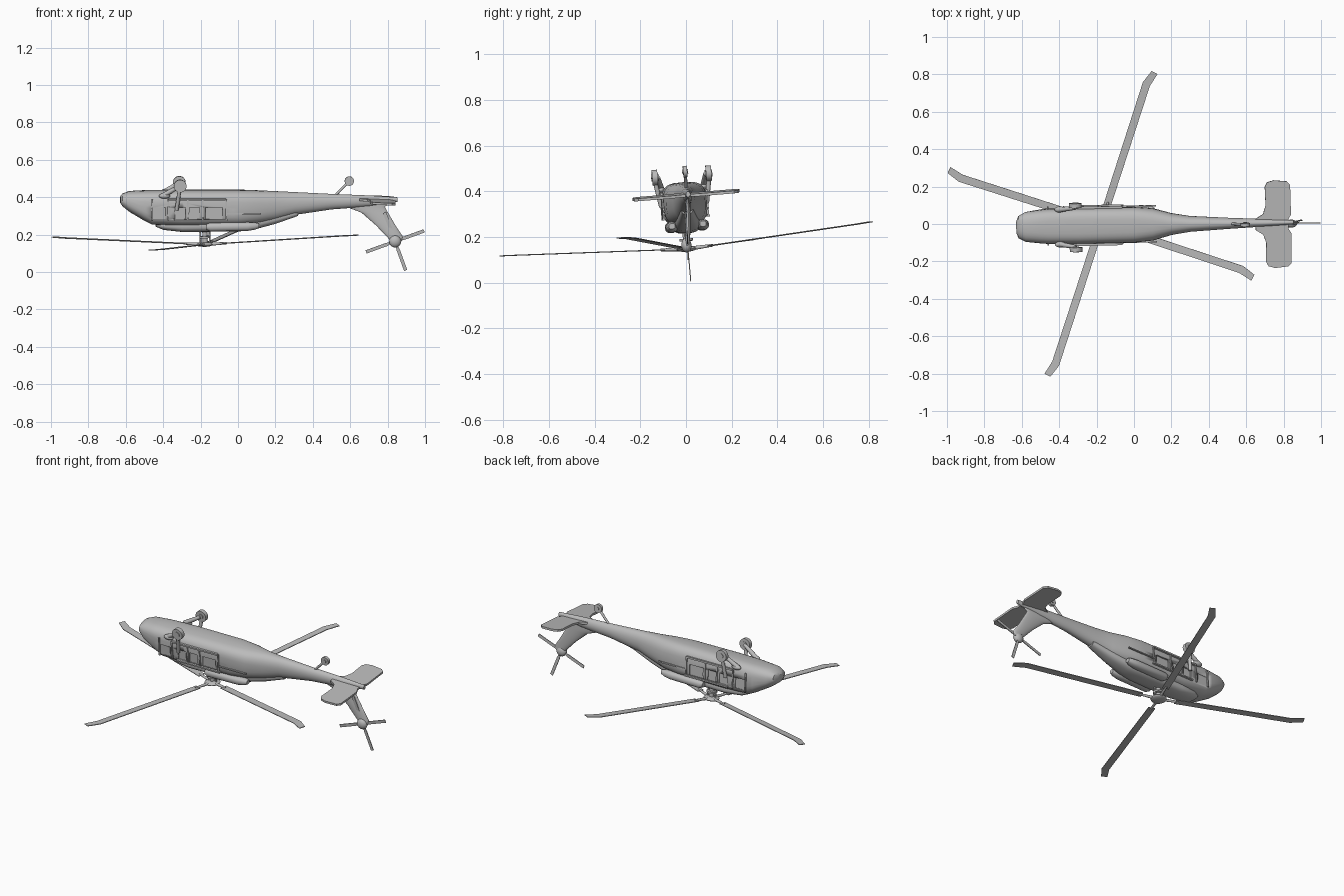
import bpy, bmesh, math
from math import cos, sin, pi
from mathutils import Matrix, Vector

cube = bpy.data.objects.get("Cube")
if cube:
    bpy.data.objects.remove(cube)

grey = bpy.data.materials.new("plain_grey")
grey.use_nodes = True
COL = (0.5, 0.5, 0.5, 1)
grey.diffuse_color = COL
grey.node_tree.nodes["Principled BSDF"].inputs["Base Color"].default_value = COL

# The body is rolled and yawed slightly as a whole
BODY = (Matrix.Translation((-0.5, 0, 0.2)) @ Matrix.Rotation(0.018, 4, 'Z')
        @ Matrix.Rotation(0.082, 4, 'X') @ Matrix.Translation((0.5, 0, -0.2)))
HUB = Vector((-0.175, 0.004, 0.147))
ROTOR = (Matrix.Translation(HUB) @ Matrix.Rotation(0.08, 4, 'X')
         @ Matrix.Rotation(-0.034, 4, 'Y'))


def finish(bm, name, matrix=BODY, angle=35):
    bmesh.ops.recalc_face_normals(bm, faces=bm.faces)
    mesh = bpy.data.meshes.new(name)
    bm.to_mesh(mesh)
    bm.free()
    obj = bpy.data.objects.new(name, mesh)
    bpy.context.collection.objects.link(obj)
    mesh.materials.append(grey)
    obj.matrix_world = matrix
    bpy.ops.object.select_all(action='DESELECT')
    obj.select_set(True)
    bpy.context.view_layer.objects.active = obj
    bpy.ops.object.shade_smooth_by_angle(angle=math.radians(angle))
    return obj


def loft(name, rings, matrix=BODY):
    bm = bmesh.new()
    loops = [[bm.verts.new(p) for p in r] for r in rings]
    n = len(loops[0])
    for a, b in zip(loops, loops[1:]):
        for i in range(n):
            j = (i + 1) % n
            bm.faces.new((a[i], a[j], b[j], b[i]))
    bm.faces.new(loops[0])
    bm.faces.new(loops[-1])
    return finish(bm, name, matrix)


def ring_x(x, w, top, low, power=2.0, y=0, n=32):
    """Rounded-square section across the x axis."""
    pts = []
    for i in range(n):
        c, s = cos(2 * pi * i / n), sin(2 * pi * i / n)
        pts.append((x, y + w * math.copysign(abs(c) ** (2 / power), c),
                    (top + low) / 2 + (top - low) / 2 * math.copysign(abs(s) ** (2 / power), s)))
    return pts


def plate(name, outline, thick, matrix):
    """Flat outline in local xy, centred in thickness."""
    bm = bmesh.new()
    face = bm.faces.new([bm.verts.new((x, y, -thick / 2)) for x, y in outline])
    new = bmesh.ops.extrude_face_region(bm, geom=[face])["geom"]
    bmesh.ops.translate(bm, vec=(0, 0, thick), verts=[v for v in new if isinstance(v, bmesh.types.BMVert)])
    return finish(bm, name, matrix)


def box(name, centre, size, turn=Matrix()):
    bm = bmesh.new()
    bmesh.ops.create_cube(bm, size=1, matrix=Matrix.Translation(centre) @ turn @ Matrix.Diagonal((*size, 1)))
    return finish(bm, name)


def ball(name, centre, size, matrix=BODY):
    bm = bmesh.new()
    bmesh.ops.create_uvsphere(bm, u_segments=24, v_segments=12, radius=1,
                              matrix=Matrix.Translation(centre) @ Matrix.Diagonal((*size, 1)))
    return finish(bm, name, matrix)


def rod(name, a, b, r1, r2=None, matrix=BODY, seg=16):
    a, b = Vector(a), Vector(b)
    bm = bmesh.new()
    turn = (b - a).to_track_quat('Z', 'Y').to_matrix().to_4x4()
    bmesh.ops.create_cone(bm, cap_ends=True, segments=seg, radius1=r1, radius2=r2 or r1,
                          depth=(b - a).length, matrix=Matrix.Translation((a + b) / 2) @ turn)
    return finish(bm, name, matrix)


# Fuselage: x, half width, belly height, roof height, squareness
sections = [(-0.63, 0.03, 0.405, 0.37, 2), (-0.618, 0.06, 0.42, 0.352, 2.3),
            (-0.58, 0.08, 0.433, 0.322, 2.6), (-0.5, 0.09, 0.437, 0.275, 3),
            (-0.46, 0.094, 0.438, 0.255, 3.2), (-0.3, 0.096, 0.44, 0.25, 3.4),
            (0, 0.095, 0.44, 0.253, 3.2), (0.1, 0.086, 0.437, 0.26, 2.8),
            (0.2, 0.058, 0.433, 0.275, 2.4), (0.3, 0.042, 0.428, 0.305, 2.2),
            (0.5, 0.03, 0.418, 0.335, 2), (0.7, 0.02, 0.41, 0.35, 2), (0.852, 0.01, 0.4, 0.375, 2)]
fuselage = loft("fuselage", [ring_x(*s) for s in sections])

# Recessed windows and windscreen panes
cutters = []
for s in (1, -1):
    for x, w in ((-0.425, 0.07), (-0.31, 0.055), (-0.235, 0.055), (-0.13, 0.09)):
        cutters.append(box("window_cutter", (x, s * 0.112, 0.322), (w, 0.05, 0.062)))
    cutters.append(box("windscreen_cutter", (-0.545, s * 0.036, 0.285), (0.08, 0.056, 0.02),
                       Matrix.Rotation(0.53, 4, 'Y')))
for c in cutters:
    mod = fuselage.modifiers.new("window", 'BOOLEAN')
    mod.object, mod.operation, mod.solver = c, 'DIFFERENCE', 'EXACT'
    c.hide_render = True
    c.hide_set(True)

# Roof housing over the gearbox, with engines along each side
housing = [(-0.44, 0.03, 0.27, 0.243), (-0.4, 0.05, 0.28, 0.226), (-0.3, 0.06, 0.28, 0.215),
           (0, 0.06, 0.29, 0.217), (0.08, 0.055, 0.3, 0.226), (0.2, 0.04, 0.32, 0.258),
           (0.32, 0.025, 0.34, 0.3)]
loft("roof_housing", [ring_x(*h, 2.6) for h in housing])
for s, side in ((1, "left"), (-1, "right")):
    pod = [(-0.17, 0.02, 0.262, 0.232), (-0.15, 0.027, 0.27, 0.222), (0.05, 0.027, 0.272, 0.225),
           (0.09, 0.022, 0.27, 0.232), (0.11, 0.014, 0.265, 0.24)]
    loft(side + "_engine", [ring_x(*p, 2.3, s * 0.068, 20) for p in pod])

    # Door frames and slide rails
    for x in (-0.46, -0.375, -0.27, -0.19, -0.065):
        box(side + "_door_post", (x, s * 0.097, 0.34), (0.008, 0.008, 0.11))
    box(side + "_door_rail", (-0.2, s * 0.098, 0.285), (0.29, 0.012, 0.008))
    box(side + "_door_sill", (-0.22, s * 0.099, 0.395), (0.31, 0.012, 0.01))
    box(side + "_rear_rail", (0.03, s * 0.096, 0.32), (0.18, 0.008, 0.007))

    # Main landing gear
    y = s * 0.118
    rod(side + "_wheel", (-0.312, y - 0.012, 0.47), (-0.312, y + 0.012, 0.47), 0.034, seg=24)
    rod(side + "_wheel_cap", (-0.312, y - 0.016, 0.47), (-0.312, y + 0.016, 0.47), 0.016)
    rod(side + "_drag_strut", (-0.405, s * 0.092, 0.415), (-0.312, s * 0.105, 0.47), 0.014, 0.01)
    rod(side + "_shock_strut", (-0.33, s * 0.1, 0.34), (-0.312, s * 0.122, 0.47), 0.01)
    ball(side + "_strut_fairing", (-0.395, s * 0.094, 0.415), (0.03, 0.016, 0.015))

# Tail wheel
rod("tail_wheel", (0.595, -0.009, 0.487), (0.595, 0.009, 0.487), 0.025, seg=24)
rod("tail_wheel_cap", (0.595, -0.013, 0.487), (0.595, 0.013, 0.487), 0.01)
rod("tail_strut", (0.525, 0, 0.415), (0.595, 0, 0.487), 0.007)

# Tail fin: height, front edge, rear edge, sideways offset
fin = [(0.385, 0.55, 0.83, 0), (0.348, 0.58, 0.785, 0), (0.318, 0.66, 0.802, -0.004),
       (0.25, 0.738, 0.842, -0.01), (0.19, 0.795, 0.882, -0.018), (0.165, 0.82, 0.875, -0.02)]
loft("tail_fin", [[((a + b) / 2 + (b - a) / 2 * cos(t * pi / 10), y + 0.011 * sin(t * pi / 10), z)
                   for t in range(20)] for z, a, b, y in fin])

# Horizontal stabiliser
half = [(0.65, 0.03), (0.69, 0.055), (0.705, 0.1), (0.702, 0.2), (0.715, 0.225), (0.75, 0.235),
        (0.82, 0.228), (0.838, 0.21), (0.84, 0.05), (0.825, 0.025)]
outline = half + [(x, -y) for x, y in reversed(half)]
plate("stabiliser", outline, 0.012, BODY @ Matrix.Translation((0, -0.008, 0.385))
      @ Matrix.Translation((0.75, 0, 0)) @ Matrix.Rotation(0.05, 4, 'Y') @ Matrix.Translation((-0.75, 0, 0)))

# Tail rotor
ball("tail_rotor_hub", (0.84, -0.025, 0.165), (0.032, 0.022, 0.032))
tail_blade = [(0.02, 0.005), (0.05, 0.009), (0.165, 0.009), (0.165, -0.009), (0.05, -0.009), (0.02, -0.005)]
for k in range(4):
    spin = Matrix.Rotation(-math.radians(20 + 90 * k), 4, 'Y')
    plate("tail_rotor_blade", tail_blade, 0.004, BODY @ Matrix.Translation((0.84, -0.02, 0.165))
          @ spin @ Matrix.Rotation(pi / 2, 4, 'X'))

# Main rotor mast, hub and blades
rod("mast", (0, 0, 0), (0, 0, 0.09), 0.014, matrix=ROTOR)
rod("swash_plate", (0, 0, 0.035), (0, 0, 0.045), 0.03, matrix=ROTOR, seg=24)
for s in (1, -1):
    rod("control_rod", (s * 0.025, 0, 0), (s * 0.025, 0, 0.08), 0.005, matrix=ROTOR)
ball("rotor_hub", (0, 0, 0), (0.045, 0.045, 0.012), ROTOR)
blade = [(0.1, 0.02), (0.794, 0.022), (0.865, -0.004), (0.86, -0.039), (0.785, -0.02), (0.1, -0.02)]
for k in range(4):
    arm = ROTOR @ Matrix.Rotation(math.radians(72 + 90 * k), 4, 'Z') @ Matrix.Rotation(-0.052, 4, 'Y')
    rod("rotor_arm", (0.02, 0, 0), (0.12, 0, 0), 0.009, 0.006, arm)
    plate("rotor_blade", blade, 0.004, arm)
